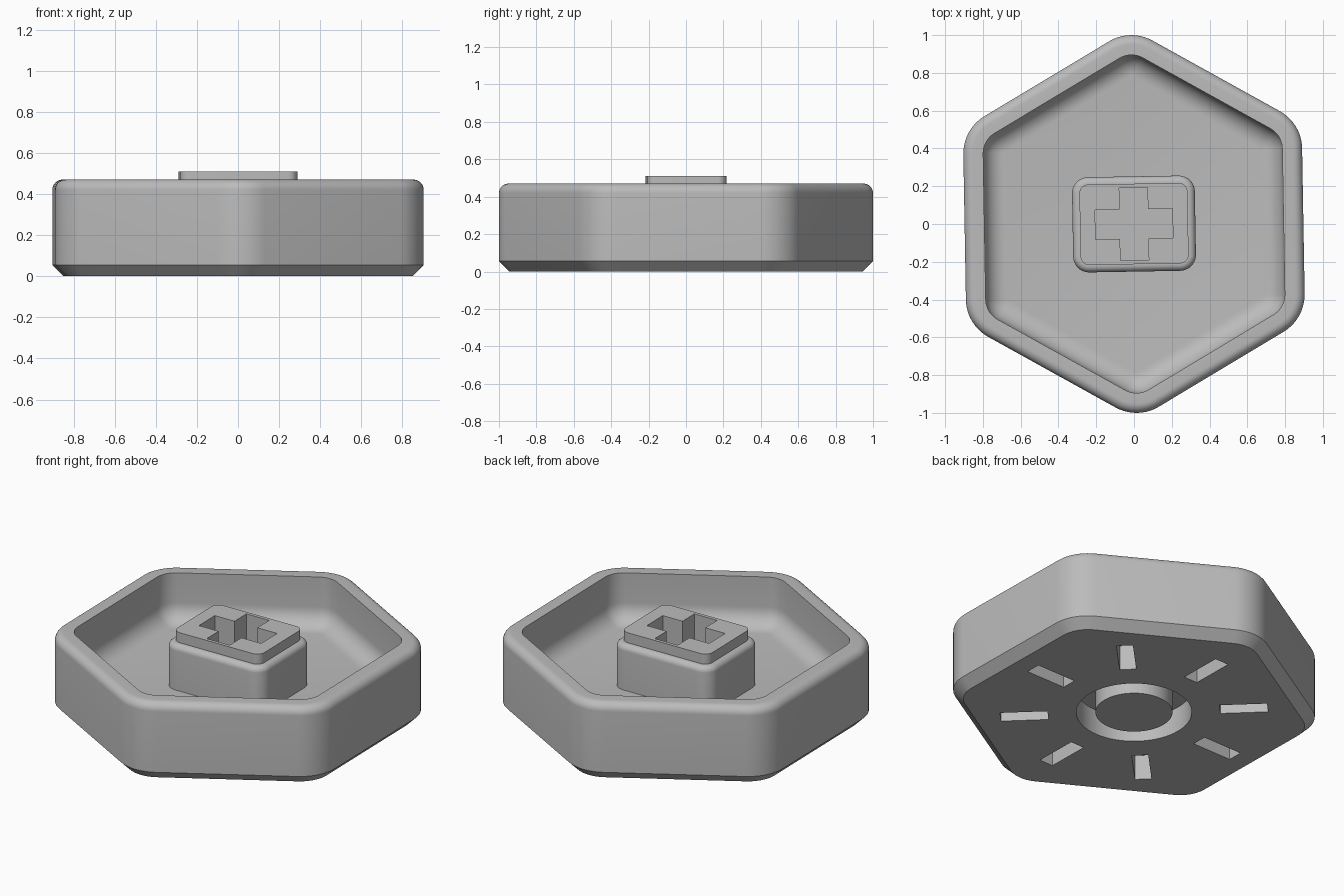
import bpy, bmesh, math
from math import cos, sin, pi, radians
from mathutils import Matrix, Vector

if "Cube" in bpy.data.objects:
    bpy.data.objects.remove(bpy.data.objects["Cube"], do_unlink=True)

TURN = radians(1)  # whole model sits slightly turned

grey = bpy.data.materials.new("light grey")
grey.use_nodes = True
grey.diffuse_color = (0.5, 0.5, 0.5, 1)
grey.node_tree.nodes["Principled BSDF"].inputs["Base Color"].default_value = (0.5, 0.5, 0.5, 1)


def make_object(name, bm):
    bmesh.ops.recalc_face_normals(bm, faces=bm.faces)
    mesh = bpy.data.meshes.new(name)
    bm.to_mesh(mesh)
    bm.free()
    mesh.materials.append(grey)
    obj = bpy.data.objects.new(name, mesh)
    obj.rotation_euler.z = TURN
    bpy.context.collection.objects.link(obj)
    return obj


def loft(name, corners, radius, profile, segs=10):
    """Stack rounded outlines; each profile entry is (inset, height)."""
    bm = bmesh.new()
    step = 2 * pi / len(corners)
    rings = []
    for inset, z in profile:
        ring = []
        for centre, facing in corners:
            for i in range(segs + 1):
                a = facing + step * (i / segs - 0.5)
                r = radius - inset
                ring.append(bm.verts.new((centre.x + r * cos(a), centre.y + r * sin(a), z)))
        rings.append(ring)
    n = len(rings[0])
    for low, high in zip(rings, rings[1:]):
        for i in range(n):
            j = (i + 1) % n
            bm.faces.new((low[i], low[j], high[j], high[i]))
    bm.faces.new(rings[0])
    bm.faces.new(rings[-1])
    return make_object(name, bm)


def arc(inset, z, r, start, end, steps=8):
    """Points of a fillet in the (inset, height) plane."""
    angles = [radians(start + (end - start) * i / steps) for i in range(steps + 1)]
    return [(inset + r * cos(a), z + r * sin(a)) for a in angles]


def cut(target, cutter):
    mod = target.modifiers.new("cut", "BOOLEAN")
    mod.operation = "DIFFERENCE"
    mod.solver = "EXACT"
    mod.object = cutter
    cutter.hide_render = True
    bpy.context.view_layer.objects.active = target
    bpy.ops.object.modifier_apply(modifier=mod.name)
    bpy.data.objects.remove(cutter, do_unlink=True)


def box(bm, size, place):
    bmesh.ops.create_cube(bm, size=1, matrix=place @ Matrix.Diagonal((*size, 1)))


def cylinder(name, radius, low, high):
    bm = bmesh.new()
    bmesh.ops.create_cone(bm, cap_ends=True, segments=64, radius1=radius, radius2=radius,
                          depth=high - low, matrix=Matrix.Translation((0, 0, (low + high) / 2)))
    return make_object(name, bm)


# Hexagonal tray: bottom chamfer, rounded rim, hollow with a filleted floor
hex_corners = []
for k in range(6):
    a = radians(30 + 60 * k)
    hex_corners.append((Vector((cos(a), sin(a))) * 0.77, a))
tray_profile = [(0.055, 0), (0, 0.055)]
tray_profile += arc(0.05, 0.42, 0.05, 180, 90)
tray_profile += [(0.105, 0.47)]
tray_profile += arc(0.215, 0.29, 0.11, 180, 270)
tray = loft("tray", hex_corners, 0.23, tray_profile)

# Eight radial slots and a round channel in the underside
bm = bmesh.new()
for k in range(8):
    box(bm, (0.26, 0.09, 0.3), Matrix.Rotation(k * pi / 4, 4, "Z") @ Matrix.Translation((0.6, 0, 0)))
cut(tray, make_object("slot_cutter", bm))
cut(tray, cylinder("channel_cutter", 0.315, -0.1, 0.15))
post = cylinder("centre_post", 0.21, 0, 0.16)

# Raised block with a stepped plate on top
half_x, half_y, corner = 0.325, 0.252, 0.085
rect_corners = []
for k, (sx, sy) in enumerate([(1, 1), (-1, 1), (-1, -1), (1, -1)]):
    rect_corners.append((Vector((sx * (half_x - corner), sy * (half_y - corner))), radians(45 + 90 * k)))
block_profile = [(0, 0.17)] + arc(0.035, 0.415, 0.035, 180, 90)
block_profile += [(0.039, 0.45), (0.039, 0.51)]
block = loft("centre_block", rect_corners, corner, block_profile)

# Cross-shaped socket in the block
for size in [(0.41, 0.155, 0.4), (0.15, 0.385, 0.4)]:
    bm = bmesh.new()
    box(bm, size, Matrix.Translation((0, 0, 0.48)))
    cut(block, make_object("socket_cutter", bm))

# Smooth shading with sharp creases
bpy.ops.object.select_all(action="DESELECT")
for obj in (tray, post, block):
    obj.select_set(True)
bpy.context.view_layer.objects.active = tray
bpy.ops.object.shade_smooth_by_angle(angle=radians(30))
